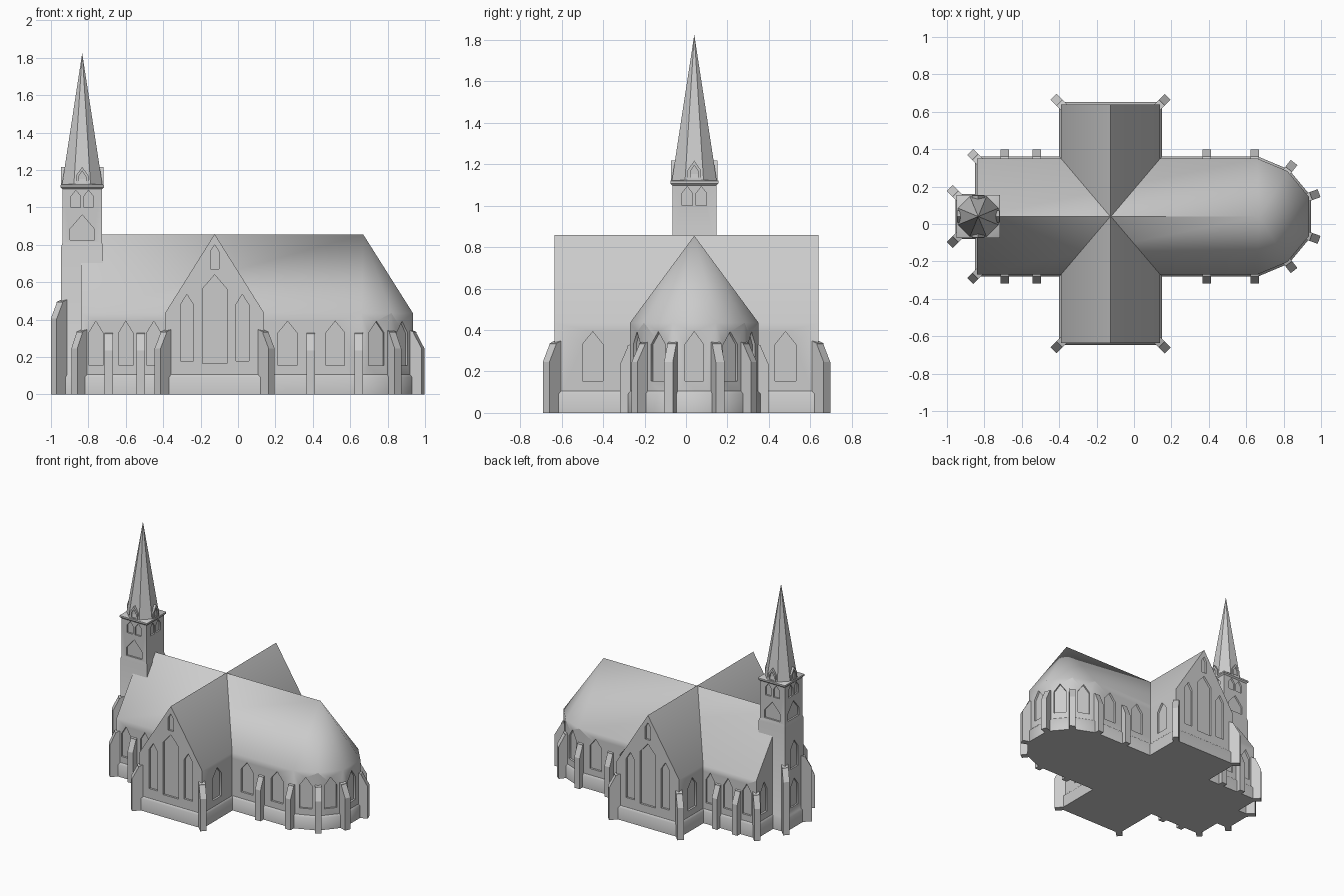
import bpy, bmesh, math
from mathutils import Vector, Matrix

if "Cube" in bpy.data.objects:
    bpy.data.objects.remove(bpy.data.objects["Cube"])

stone = bpy.data.materials.new("grey_stone")
stone.diffuse_color = (0.6, 0.6, 0.6, 1)
stone.use_nodes = True
stone.node_tree.nodes["Principled BSDF"].inputs["Base Color"].default_value = stone.diffuse_color
CY = 0.04                      # nave axis
TX, TY = -0.833, 0.04          # tower centre


def finish(name, bm, angle=42):
    bmesh.ops.recalc_face_normals(bm, faces=bm.faces)
    me = bpy.data.meshes.new(name)
    bm.to_mesh(me)
    bm.free()
    ob = bpy.data.objects.new(name, me)
    bpy.context.collection.objects.link(ob)
    me.materials.append(stone)
    smooth(ob, angle)
    return ob


def smooth(ob, angle=42):
    bpy.ops.object.select_all(action='DESELECT')
    bpy.context.view_layer.objects.active = ob
    ob.select_set(True)
    bpy.ops.object.shade_smooth_by_angle(angle=math.radians(angle))


def loft(bm, rings):
    """Closed solid through equally long rings of points."""
    vs = [[bm.verts.new(p) for p in r] for r in rings]
    n = len(vs[0])
    for a, b in zip(vs, vs[1:]):
        for i in range(n):
            bm.faces.new((a[i], a[(i + 1) % n], b[(i + 1) % n], b[i]))
    bm.faces.new(vs[0][::-1])
    bm.faces.new(vs[-1])


def offset(poly, d):
    """Grow a counter-clockwise outline by d."""
    out = []
    for i, p in enumerate(poly):
        p, a, b = Vector(p), Vector(poly[i - 1]), Vector(poly[(i + 1) % len(poly)])
        u, v = (p - a).normalized(), (b - p).normalized()
        n1, n2 = Vector((u.y, -u.x)), Vector((v.y, -v.x))
        m = n1 + n2
        out.append(p + m * (2 * d / m.length_squared))
    return out


def prism(bm, profile, half, x, y, ang, axis):
    """Extrude a profile; axis 'side' = (outward, z), 'front' = (across, z)."""
    m = Matrix.Translation((x, y, 0)) @ Matrix.Rotation(math.radians(ang), 4, 'Z')
    rings = []
    for t in half:
        pts = [(p, t, z) if axis == 'side' else (t, p, z) for p, z in profile]
        rings.append([m @ Vector(q) for q in pts])
    loft(bm, rings)


def arch(w, z0, zs, z1):
    return [(-w / 2, z0), (w / 2, z0), (w / 2, zs), (0, z1), (-w / 2, zs)]


def cut(ob, windows, depth=0.015):
    """Sink pointed windows (x, y, angle, width, sill, shoulder, tip) into a wall."""
    bm = bmesh.new()
    for x, y, ang, w, z0, zs, z1 in windows:
        prism(bm, arch(w, z0, zs, z1), (-depth, 0.02), x, y, ang, 'front')
    cutter = finish(ob.name + "_window_cutter", bm)
    cutter.hide_render = True
    mod = ob.modifiers.new("windows", 'BOOLEAN')
    mod.operation, mod.solver, mod.object = 'DIFFERENCE', 'EXACT', cutter
    bpy.ops.object.select_all(action='DESELECT')
    bpy.context.view_layer.objects.active = ob
    ob.select_set(True)
    bpy.ops.object.modifier_apply(modifier=mod.name)
    bpy.data.objects.remove(cutter)
    smooth(ob)


def plinth(name, outline):
    bm = bmesh.new()
    loft(bm, [[(p.x, p.y, z) for p in offset(outline, d)]
              for z, d in ((0, 0.011), (0.092, 0.011), (0.106, 0))])
    finish(name, bm)


EAVE, RIDGE, FOOT = 0.435, 0.855, 0.02

# Nave with rounded apse
W = 0.31
apse_half = [(0.66, W), (0.82, 0.243), (0.935, 0.105)]
apse = [(x, CY - y) for x, y in apse_half] + [(x, CY + y) for x, y in apse_half[::-1]]
nave_outline = [(-0.84, CY - W)] + apse + [(-0.84, CY + W)]
bm = bmesh.new()
lo = [bm.verts.new((x, y, FOOT)) for x, y in nave_outline]
hi = [bm.verts.new((x, y, EAVE)) for x, y in nave_outline]
west, east = bm.verts.new((-0.84, CY, RIDGE)), bm.verts.new((0.67, CY, RIDGE))
n = len(lo)
bm.faces.new(lo[::-1])
for i in range(n - 1):
    bm.faces.new((lo[i], lo[i + 1], hi[i + 1], hi[i]))
bm.faces.new((lo[-1], lo[0], hi[0], west, hi[-1]))
bm.faces.new((hi[0], hi[1], east, west))
bm.faces.new((hi[-2], hi[-1], west, east))
for i in range(1, n - 2):
    bm.faces.new((hi[i], hi[i + 1], east))
nave = finish("nave", bm)
wins = []
for s in (-1, 1):
    for x, w in ((-0.76, 0.075), (-0.6, 0.075), (-0.45, 0.075), (0.265, 0.1), (0.52, 0.1)):
        wins.append((x, CY + s * W, 90 * s, w, 0.155, 0.33, 0.392))
    wins.append((-0.84, CY + s * 0.215, 180, 0.075, 0.155, 0.33, 0.392))
for a, b in zip(apse, apse[1:]):
    ang = math.degrees(math.atan2(a[0] - b[0], b[1] - a[1]))
    wins.append(((a[0] + b[0]) / 2, (a[1] + b[1]) / 2, -abs(ang) if a[1] + b[1] < 2 * CY - .01
                 else abs(ang), 0.09, 0.155, 0.33, 0.392))
cut(nave, wins)
plinth("nave_plinth", nave_outline)

# Transept
X0, X1, Y0, Y1 = -0.39, 0.14, -0.635, 0.64
XC = (X0 + X1) / 2
hw = (X1 - X0) / 2
bm = bmesh.new()
gable = [(-hw, FOOT), (hw, FOOT), (hw, EAVE), (0, RIDGE + 0.003), (-hw, EAVE)]
prism(bm, gable, (Y0, Y1), XC, 0, 90, 'front')
transept = finish("transept", bm)
wins = []
for y, ang in ((Y0, -90), (Y1, 90)):
    wins += [(XC, y, ang, 0.13, 0.165, 0.565, 0.64), (XC, y, ang, 0.045, 0.67, 0.765, 0.8)]
    wins += [(XC + s * 0.148, y, ang, 0.07, 0.18, 0.48, 0.535) for s in (-1, 1)]
for y in (-0.45, 0.48):
    wins += [(X1, y, 0, 0.1, 0.155, 0.33, 0.392), (X0, y, 180, 0.1, 0.155, 0.33, 0.392)]
cut(transept, wins)
plinth("transept_plinth", [(X0, Y0), (X1, Y0), (X1, Y1), (X0, Y1)])


def square(h, z):
    return [(TX - h, TY - h, z), (TX + h, TY - h, z), (TX + h, TY + h, z), (TX - h, TY + h, z)]


# Tower shaft
bm = bmesh.new()
loft(bm, [square(h, z) for z, h in ((0, .121), (.092, .121), (.106, .1125), (.79, .1125),
                                    (.81, .106), (1.105, .106))])
tower = finish("tower", bm)
wins = []
for k in range(4):
    a = math.radians(90 * k)
    c, s = math.cos(a), math.sin(a)
    for t in (-0.034, 0.034):
        wins.append((TX + .106 * c - t * s, TY + .106 * s + t * c, 90 * k, .05, 1.0, 1.06, 1.092))
    if k:
        wins.append((TX + .106 * c, TY + .106 * s, 90 * k, .13, .825, .885, .96))
wins += [(TX - .1125, TY, 180, .09, .155, .31, .37), (TX - .1125, TY, 180, .09, .45, .6, .66)]
cut(tower, wins, 0.012)

# Cornice under the spire
bm = bmesh.new()
loft(bm, [square(h, z) for z, h in ((1.098, .106), (1.108, .116), (1.12, .116), (1.125, .11))])
finish("tower_cornice", bm)

# Eight-sided spire
bm = bmesh.new()
bmesh.ops.create_cone(bm, cap_ends=True, segments=8, radius1=0.117, radius2=0, depth=0.705,
                      matrix=Matrix.Translation((TX, TY, 1.12 + 0.3525))
                      @ Matrix.Rotation(math.radians(22.5), 4, 'Z'))
finish("spire", bm, 20)

# Small gabled dormers round the spire foot
for k in range(4):
    bm = bmesh.new()
    prism(bm, arch(0.066, 1.115, 1.17, 1.217), (0.05, 0.113), TX, TY, 90 * k, 'front')
    dormer = finish(f"spire_dormer_{k + 1}", bm)
    a = math.radians(90 * k)
    cut(dormer, [(TX + .113 * math.cos(a), TY + .113 * math.sin(a), 90 * k,
                  .038, 1.13, 1.165, 1.195)], 0.01)


# Buttresses with sloping caps: x, y, outward angle, length, height
spots = [(X1, Y0, -45, .057, .34), (X0, Y0, -135, .057, .34),
         (X1, Y1, 45, .057, .34), (X0, Y1, 135, .057, .34)]
for s in (-1, 1):
    spots += [(x, CY + s * W, 90 * s, .048, .33) for x in (-0.69, -0.52, 0.39, 0.645)]
    spots += [(0.82, CY + s * 0.243, 52 * s, .058, .34),
              (0.935, CY + s * 0.105, 20 * s, .058, .34),
              (-0.84, CY + s * W, 135 * s, .05, .34),
              (TX - .1125, TY + s * .1125, 135 * s, .056, .5)]
for i, (x, y, ang, L, h) in enumerate(spots):
    bm = bmesh.new()
    profile = [(-.035, 0), (L, 0), (L, h - .095), (.012, h - .012), (.012, h - .005),
               (-.035, h + .012)]
    prism(bm, profile, (-.0225, .0225), x, y, ang, 'side')
    finish(f"buttress_{i + 1}", bm, 20)
